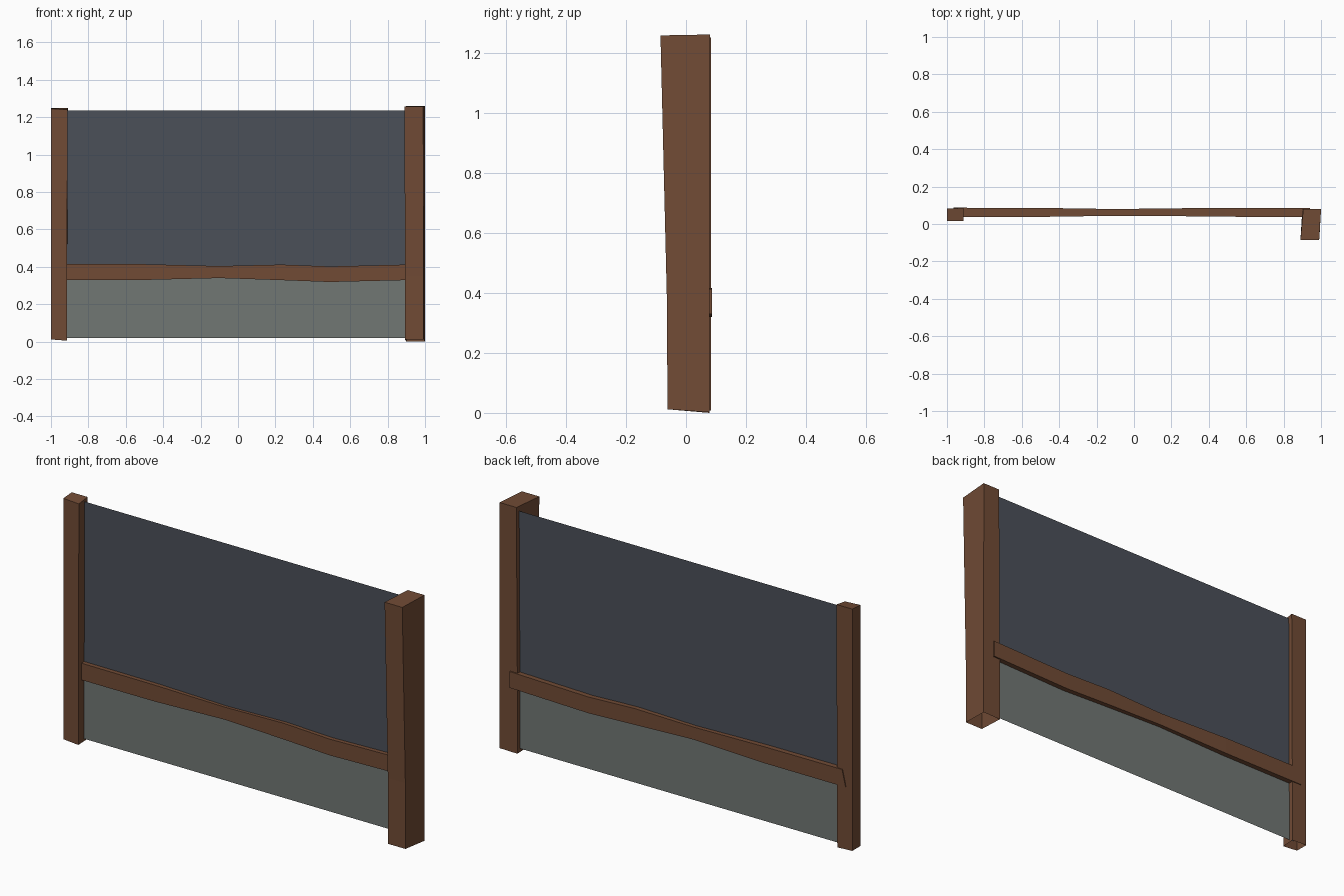
import bpy

if "Cube" in bpy.data.objects:
    bpy.data.objects.remove(bpy.data.objects["Cube"])


def material(name, rgb):
    lin = [((c / 255 + 0.055) / 1.055) ** 2.4 for c in rgb]
    m = bpy.data.materials.new(name)
    m.diffuse_color = (*lin, 1)
    m.use_nodes = True
    m.node_tree.nodes["Principled BSDF"].inputs["Base Color"].default_value = m.diffuse_color
    return m


wood = material("brown wood", (113, 75, 53))
dark = material("dark slate", (75, 80, 89))
grey = material("grey green", (113, 119, 116))


def make(name, verts, faces, mat):
    me = bpy.data.meshes.new(name)
    me.from_pydata(verts, [], faces)
    me.materials.append(mat)
    me.update()
    ob = bpy.data.objects.new(name, me)
    bpy.context.collection.objects.link(ob)
    return ob


def loft(name, rings, mat, cap_start=False, cap_end=False):
    """Join four-cornered rings into a tube, with optional end caps."""
    verts = [v for r in rings for v in r]
    faces = []
    for i in range(len(rings) - 1):
        a, b = i * 4, i * 4 + 4
        for k in range(4):
            n = (k + 1) % 4
            faces.append((a + k, a + n, b + n, b + k))
    if cap_start:
        faces.append((3, 2, 1, 0))
    if cap_end:
        e = len(verts) - 4
        faces.append((e, e + 1, e + 2, e + 3))
    return make(name, verts, faces, mat)


# hand-hewn posts, open at the bottom
loft("left_post", [
    [(-1.0, 0.015, 0.012), (-0.915, 0.015, 0.005), (-0.915, 0.083, 0.008), (-1.0, 0.083, 0.012)],
    [(-1.0, 0.015, 1.245), (-0.912, 0.015, 1.24), (-0.91, 0.083, 1.25), (-1.0, 0.083, 1.25)],
], wood, cap_end=True)
loft("right_post", [
    [(0.893, -0.062, 0.012), (0.992, -0.062, 0.012), (1.0, 0.079, 0.002), (0.9, 0.079, 0.0)],
    [(0.893, -0.063, 0.35), (0.992, -0.063, 0.35), (1.0, 0.079, 0.35), (0.9, 0.079, 0.35)],
    [(0.89, -0.085, 1.257), (0.99, -0.085, 1.257), (1.0, 0.08, 1.26), (0.905, 0.08, 1.26)],
], wood, cap_end=True)

# wavy rail: x, bottom z, top z, front y, back y
sections = [
    (-0.945, 0.33, 0.416, 0.037, 0.087),
    (-0.5, 0.33, 0.414, 0.038, 0.086),
    (-0.1, 0.34, 0.404, 0.044, 0.08),
    (0.23, 0.329, 0.412, 0.042, 0.084),
    (0.49, 0.319, 0.402, 0.039, 0.086),
    (0.94, 0.33, 0.413, 0.037, 0.086),
]
rings = []
for i, (x, lo, hi, f, b) in enumerate(sections):
    xb = x - 0.02 if i == 0 else x
    rings.append([(xb, f, lo), (xb, b, lo), (x, b, hi), (x, f, hi)])
loft("middle_rail", rings, wood, True, True)


# thin flat panels between the posts
def panel(name, z0, z1, mat):
    make(name, [(-0.94, 0.06, z0), (0.93, 0.06, z0), (0.93, 0.06, z1), (-0.94, 0.06, z1)],
         [(0, 1, 2, 3)], mat)


panel("upper_panel", 0.37, 1.235, dark)
panel("lower_panel", 0.02, 0.37, grey)
